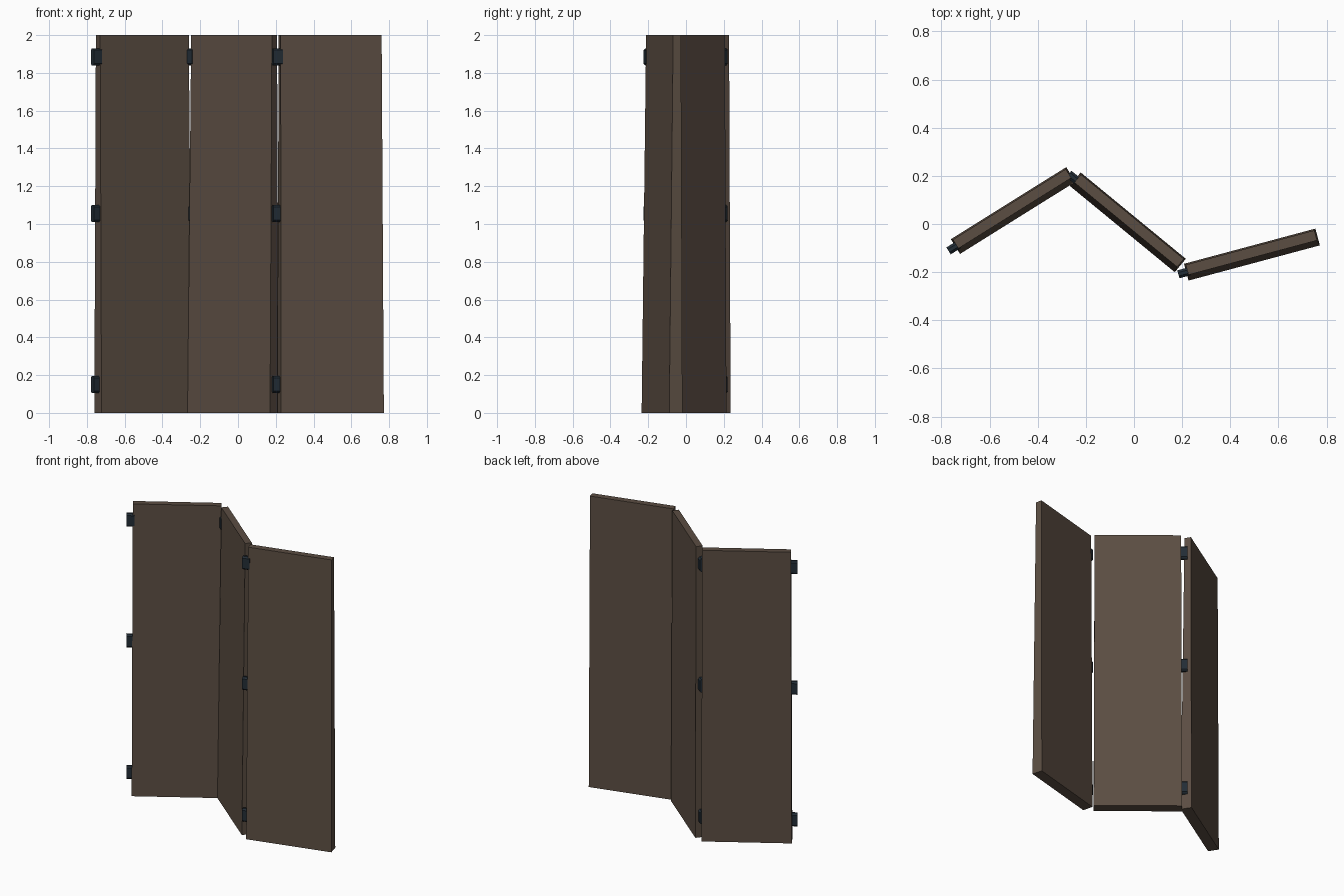
import bpy, bmesh, math
from mathutils import Matrix, Vector

if "Cube" in bpy.data.objects:
    bpy.data.objects.remove(bpy.data.objects["Cube"])


def material(name, rgb):
    m = bpy.data.materials.new(name)
    m.diffuse_color = (*rgb, 1)
    m.use_nodes = True
    m.node_tree.nodes["Principled BSDF"].inputs["Base Color"].default_value = m.diffuse_color
    return m


WOOD = material("dark_brown_wood", (0.105, 0.075, 0.055))
METAL = material("blue_black_metal", (0.016, 0.026, 0.036))
LENGTH, THICK, HEIGHT = 0.565, 0.072, 2.0


def make(name, bm, mat, matrix):
    bmesh.ops.recalc_face_normals(bm, faces=bm.faces)
    me = bpy.data.meshes.new(name)
    bm.to_mesh(me)
    bm.free()
    me.materials.append(mat)
    ob = bpy.data.objects.new(name, me)
    ob.matrix_world = matrix
    bpy.context.collection.objects.link(ob)


# Board: a box that narrows towards the top, mostly on its front face
def board(name, matrix):
    bm = bmesh.new()
    bmesh.ops.create_cube(bm, size=1)
    for v in bm.verts:
        sx, sy = math.copysign(1, v.co.x), math.copysign(1, v.co.y)
        top = v.co.z > 0
        v.co = Vector((sx * (LENGTH / 2 - (0.006 if top else 0)),
                       sy * THICK / 2, HEIGHT if top else 0))
        if top:
            v.co.y += 0.023 if sy < 0 else -0.006
    make(name, bm, WOOD, matrix)


# Hinge: a chamfered block sticking out of the left end of a board
def hinge(name, matrix, z):
    hw, hh, c = 0.017, 0.045, 0.01
    outline = [(-hw, hh - c), (-hw + c, hh), (hw - c, hh), (hw, hh - c),
               (hw, c - hh), (hw - c, -hh), (c - hw, -hh), (-hw, c - hh)]
    bm = bmesh.new()
    x0 = -LENGTH / 2 - 0.034
    face = bm.faces.new([bm.verts.new((x0, y, z + dz)) for y, dz in outline])
    ext = bmesh.ops.extrude_face_region(bm, geom=[face])
    verts = [g for g in ext["geom"] if isinstance(g, bmesh.types.BMVert)]
    bmesh.ops.translate(bm, verts=verts, vec=(0.05, 0, 0))
    make(name, bm, METAL, matrix)


# Three folding boards in a zigzag, each with hinges on its left end
panels = [("left", -0.502, 0.056, 32.0),
          ("middle", -0.026, 0.007, -39.4),
          ("right", 0.490, -0.127, 15.0)]
for side, x, y, angle in panels:
    mat = Matrix.Translation((x, y, 0)) @ Matrix.Rotation(math.radians(angle), 4, 'Z')
    board(side + "_board", mat)
    for level, z in (("lower", 0.15), ("centre", 1.055), ("upper", 1.885)):
        hinge(f"{side}_{level}_hinge", mat, z)
